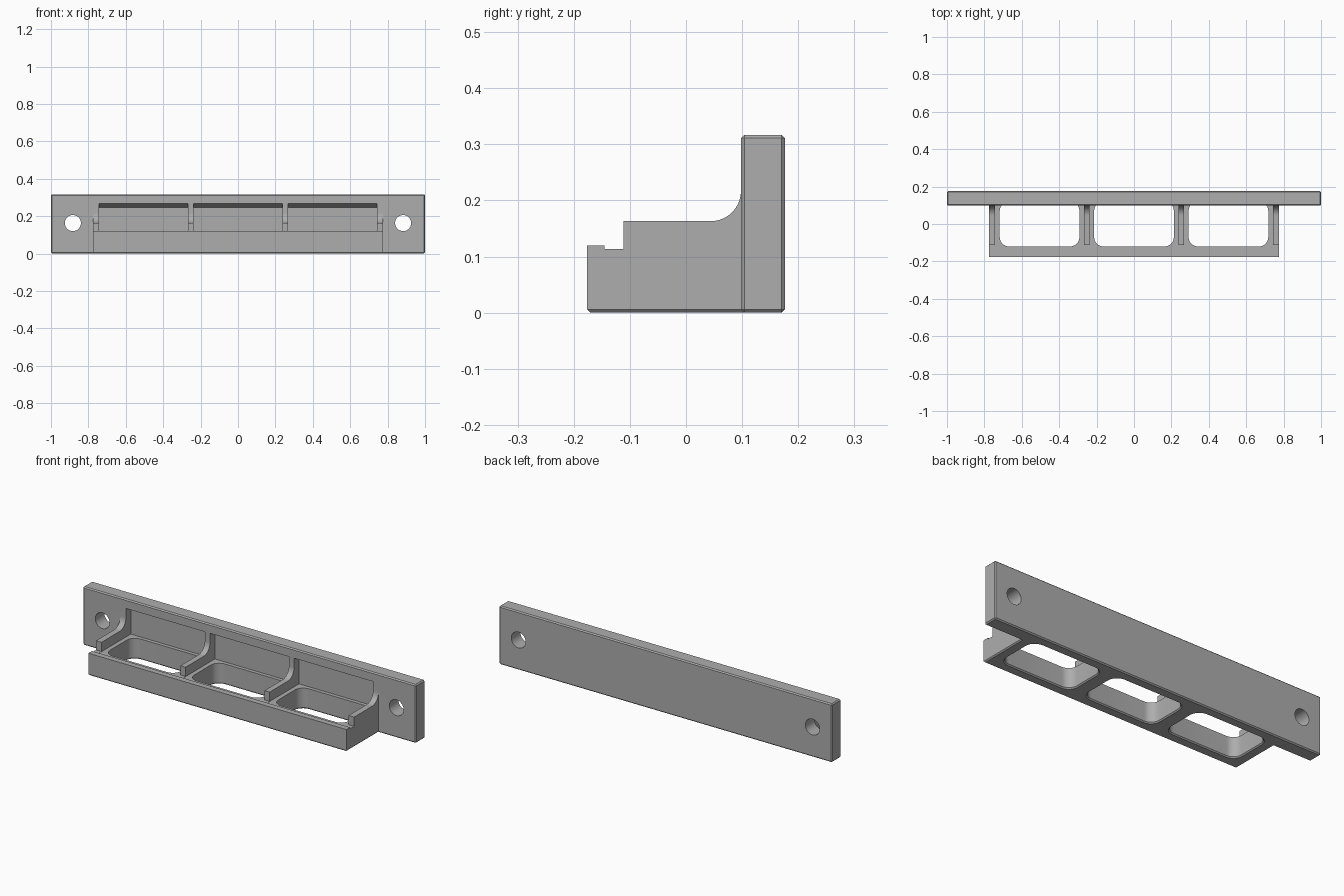
import bpy, bmesh, math

if "Cube" in bpy.data.objects:
    bpy.data.objects.remove(bpy.data.objects["Cube"])

grey = bpy.data.materials.new("plain_grey")
grey.diffuse_color = (0.42, 0.42, 0.42, 1)
grey.use_nodes = True
grey.node_tree.nodes["Principled BSDF"].inputs["Base Color"].default_value = grey.diffuse_color


def finish(name, bm):
    bmesh.ops.recalc_face_normals(bm, faces=bm.faces)
    me = bpy.data.meshes.new(name)
    bm.to_mesh(me)
    bm.free()
    ob = bpy.data.objects.new(name, me)
    bpy.context.collection.objects.link(ob)
    me.materials.append(grey)
    return ob


def loft(bm, rings):
    """Skin a stack of equal-length rings and cap both ends."""
    vs = [[bm.verts.new(p) for p in r] for r in rings]
    n = len(vs[0])
    for a, b in zip(vs, vs[1:]):
        for i in range(n):
            j = (i + 1) % n
            bm.faces.new((a[i], a[j], b[j], b[i]))
    bm.faces.new(vs[0][::-1])
    bm.faces.new(vs[-1])


def prism_x(bm, profile, x0, x1):
    loft(bm, [[(x, y, z) for y, z in profile] for x in (x0, x1)])


def rounded_rect(x0, x1, y0, y1, r, z, seg=8):
    pts = []
    corners = [(x1 - r, y1 - r), (x0 + r, y1 - r), (x0 + r, y0 + r), (x1 - r, y0 + r)]
    for k, (cx, cy) in enumerate(corners):
        for i in range(seg + 1):
            a = (k + i / seg) * math.pi / 2
            pts.append((cx + r * math.cos(a), cy + r * math.sin(a), z))
    return pts


def boolean(target, tool, op):
    m = target.modifiers.new(op, 'BOOLEAN')
    m.operation, m.solver, m.object = op, 'EXACT', tool
    bpy.context.view_layer.objects.active = target
    bpy.ops.object.modifier_apply(modifier=m.name)
    bpy.data.objects.remove(tool)


# Back plate with chamfered edges
bm = bmesh.new()
prism_x(bm, [(0.098, 0), (0.176, 0), (0.176, 0.317), (0.098, 0.317)], -1, 1)
bmesh.ops.bevel(bm, geom=bm.edges[:], offset=0.006, segments=1, affect='EDGES')
bracket = finish("bracket", bm)

# Tray: full-width side profile with front lip, groove and curved rib shoulder
r = 0.054
shoulder = [(0.044 + r * math.sin(a), 0.163 + r - r * math.cos(a))
            for a in (math.pi / 2 * (1 - i / 10) for i in range(11))]
profile = ([(-0.176, 0), (0.15, 0), (0.15, 0.217)] + shoulder +
           [(-0.111, 0.163), (-0.111, 0.113), (-0.145, 0.113),
            (-0.145, 0.12), (-0.176, 0.12)])
bm = bmesh.new()
prism_x(bm, profile, -0.775, 0.775)
low = [e for e in bm.edges if all(v.co.z < 1e-5 for v in e.verts)]
bmesh.ops.bevel(bm, geom=low, offset=0.006, segments=1, affect='EDGES')
boolean(bracket, finish("tray", bm), 'UNION')

# Bays between the ribs, running back into the plate under a sloped ceiling
bm = bmesh.new()
for c in (-0.505, 0, 0.505):
    prism_x(bm, [(-0.13, 0.112), (0.14, 0.112), (0.14, 0.245),
                 (0.098, 0.267), (-0.13, 0.267)], c - 0.237, c + 0.237)
boolean(bracket, finish("bay_cutter", bm), 'DIFFERENCE')

# Rounded floor openings with a chamfered lower rim
bm = bmesh.new()
for c in (-0.505, 0, 0.505):
    loft(bm, [rounded_rect(c - 0.213 - g, c + 0.213 + g, -0.12 - g, 0.12 + g, 0.05 + g, z)
              for g, z in ((0.012, -0.006), (0, 0.006), (0, 0.15))])
boolean(bracket, finish("opening_cutter", bm), 'DIFFERENCE')

# Mounting holes
bm = bmesh.new()
for c in (-0.883, 0.883):
    loft(bm, [[(c + 0.043 * math.cos(a), y, 0.163 + 0.043 * math.sin(a))
               for a in (math.tau * i / 40 for i in range(40))] for y in (0.05, 0.25)])
boolean(bracket, finish("hole_cutter", bm), 'DIFFERENCE')

# Smooth the curves, keep the edges sharp
bracket.data.materials.clear()
bracket.data.materials.append(grey)
for p in bracket.data.polygons:
    p.material_index = 0
bpy.context.view_layer.objects.active = bracket
bracket.select_set(True)
bpy.ops.object.shade_smooth_by_angle(angle=math.radians(30))
